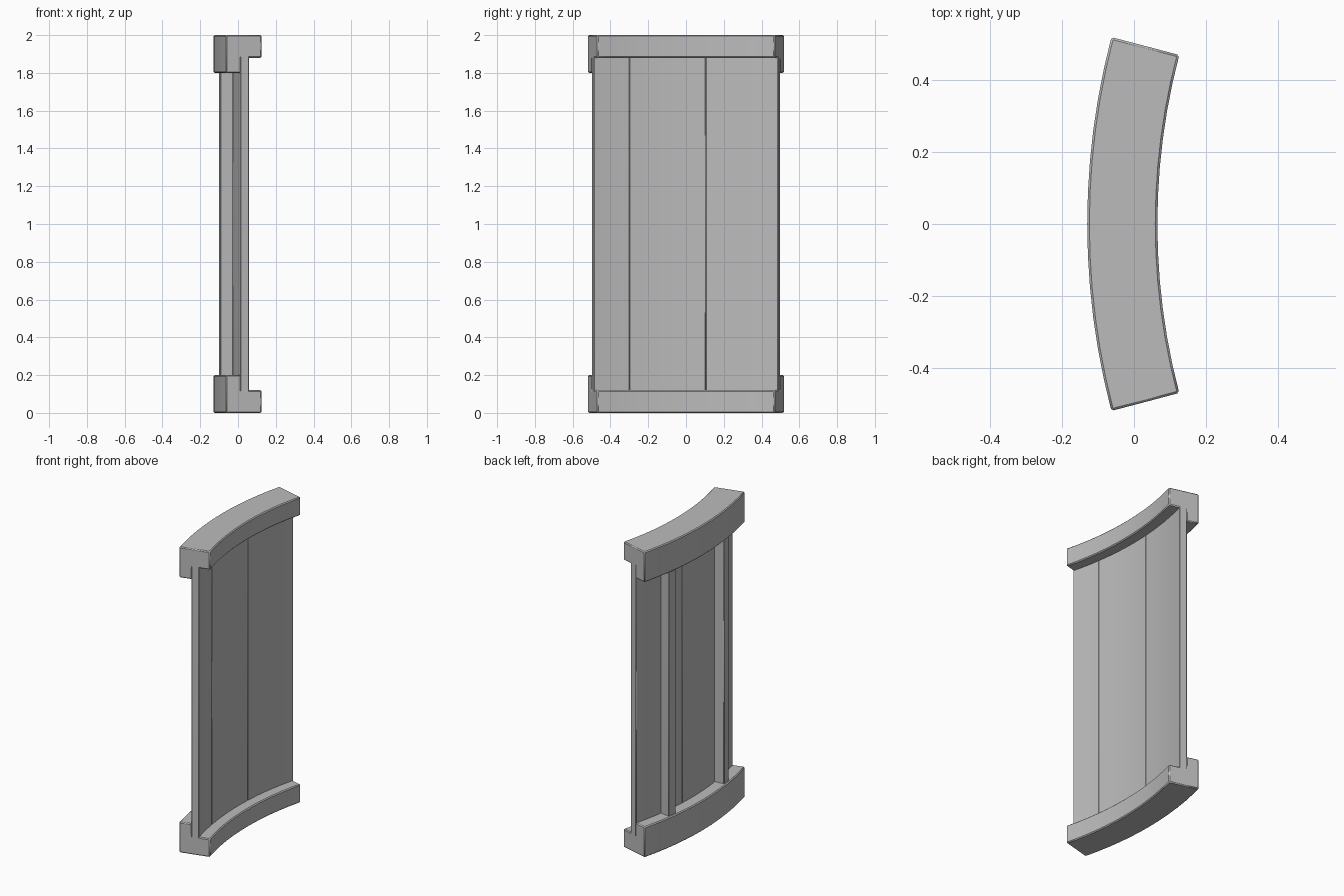
import bpy, bmesh
from math import sin, cos, radians, asin

if "Cube" in bpy.data.objects:
    bpy.data.objects.remove(bpy.data.objects["Cube"])

# One plain grey for everything
grey = bpy.data.materials.new("stone_grey")
colour = (0.5, 0.5, 0.5, 1)
grey.use_nodes = True
grey.diffuse_color = colour
grey.node_tree.nodes["Principled BSDF"].inputs["Base Color"].default_value = colour

CENTRE_X = 1.91          # axis of the curved wall
HALF = radians(14.75)    # half of the arc


def sweep(name, profile, start, end, steps, bevel):
    """Sweep a closed (radius, z) profile around the wall axis."""
    bm = bmesh.new()
    rings = []
    for i in range(steps + 1):
        a = start + (end - start) * i / steps
        rings.append([bm.verts.new((CENTRE_X - r * cos(a), r * sin(a), z))
                      for r, z in profile])
    n = len(profile)
    for a, b in zip(rings, rings[1:]):
        for k in range(n):
            bm.faces.new((a[k], a[(k + 1) % n], b[(k + 1) % n], b[k]))
    bm.faces.new(rings[0])
    bm.faces.new(rings[-1])
    bmesh.ops.recalc_face_normals(bm, faces=bm.faces)
    mesh = bpy.data.meshes.new(name)
    bm.to_mesh(mesh)
    bm.free()
    mesh.materials.append(grey)
    obj = bpy.data.objects.new(name, mesh)
    bpy.context.collection.objects.link(obj)
    mod = obj.modifiers.new("worn_edges", "BEVEL")
    mod.width = bevel
    mod.segments = 1
    mod.limit_method = "ANGLE"
    mod.angle_limit = radians(40)
    bpy.ops.object.select_all(action="DESELECT")
    obj.select_set(True)
    bpy.context.view_layer.objects.active = obj
    bpy.ops.object.shade_smooth_by_angle(angle=radians(35))
    return obj


def box(r0, r1, z0, z1):
    return [(r0, z0), (r1, z0), (r1, z1), (r0, z1)]


# Rails: L-shaped section, the deeper leg on the outer side
INNER, STEP, OUTER = 1.845, 1.958, 2.04
low = [(INNER, 0), (OUTER, 0), (OUTER, 0.2), (STEP, 0.2), (STEP, 0.12), (INNER, 0.12)]
sweep("bottom_rail", low, -HALF, HALF, 12, 0.006)
sweep("top_rail", [(r, 2 - z) for r, z in low], -HALF, HALF, 12, 0.006)

# Wall planks, meeting at thin seams
edges = [-HALF, asin(-0.3 / 1.92), asin(0.105 / 1.92), HALF]
for i, (a, b) in enumerate(zip(edges, edges[1:])):
    sweep(f"wall_plank_{i + 1}", box(1.915, 1.962, 0.06, 1.94), a, b, 4, 0.003)

# Posts on the outer side
for name, side in (("back_post", 1), ("front_post", -1)):
    mid = side * asin(0.28 / 2.02)
    sweep(name, box(1.95, 2.027, 0.1, 1.9), mid - 0.015, mid + 0.015, 1, 0.004)
